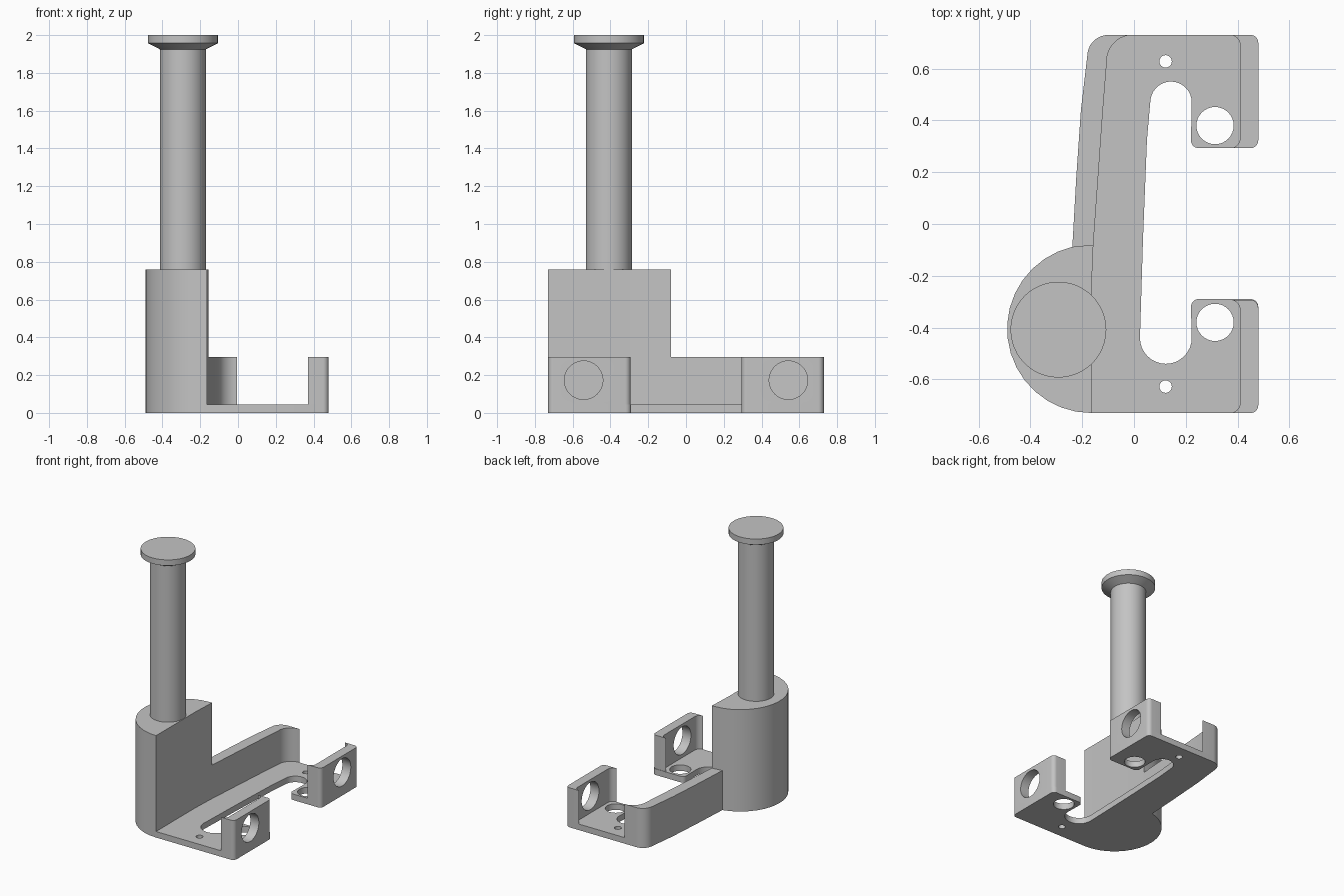
import bpy, bmesh
from math import sin, cos, radians, tau
from mathutils import Vector

cube = bpy.data.objects.get("Cube")
if cube:
    bpy.data.objects.remove(cube, do_unlink=True)

grey = bpy.data.materials.new("plain grey")
grey.use_nodes = True
colour = (0.55, 0.55, 0.55, 1)
grey.diffuse_color = colour
grey.node_tree.nodes["Principled BSDF"].inputs["Base Color"].default_value = colour

PLATE, WALL, BLOCK = 0.045, 0.295, 0.76   # top heights


def arc(cx, cy, r, a0, a1, n=8):
    angles = [radians(a0 + (a1 - a0) * i / n) for i in range(n + 1)]
    return [(cx + r * cos(a), cy + r * sin(a)) for a in angles]


def circle(cx, cy, r):
    return arc(cx, cy, r, 0, 360, 32)[:-1]


def add_mesh(name, mesh):
    obj = bpy.data.objects.new(name, mesh)
    bpy.context.collection.objects.link(obj)
    mesh.materials.clear()
    mesh.materials.append(grey)
    return obj


def smooth(obj):
    bpy.ops.object.select_all(action='DESELECT')
    obj.select_set(True)
    bpy.context.view_layer.objects.active = obj
    bpy.ops.object.shade_smooth_by_angle(angle=radians(30))


def tidy(bm, mesh):
    bmesh.ops.remove_doubles(bm, verts=bm.verts, dist=0.0002)
    bmesh.ops.recalc_face_normals(bm, faces=bm.faces)
    bm.to_mesh(mesh)
    bm.free()


def extrude(name, loops, z0, z1):
    """Filled outline, with any further loops as holes, raised from z0 to z1."""
    curve = bpy.data.curves.new(name, 'CURVE')
    curve.dimensions = '2D'
    curve.fill_mode = 'BOTH'
    curve.extrude = (z1 - z0) / 2
    for loop in loops:
        spline = curve.splines.new('POLY')
        spline.points.add(len(loop) - 1)
        for point, (x, y) in zip(spline.points, loop):
            point.co = (x, y, 0, 1)
        spline.use_cyclic_u = True
    temp = bpy.data.objects.new(name + " outline", curve)
    bpy.context.collection.objects.link(temp)
    bpy.context.view_layer.update()
    graph = bpy.context.evaluated_depsgraph_get()
    mesh = bpy.data.meshes.new_from_object(temp.evaluated_get(graph))
    bpy.data.objects.remove(temp, do_unlink=True)
    bm = bmesh.new()
    bm.from_mesh(mesh)
    bmesh.ops.translate(bm, verts=bm.verts, vec=(0, 0, (z0 + z1) / 2))
    tidy(bm, mesh)
    return add_mesh(name, mesh)


# Shared edges of the bracket
outer_bend = arc(-0.10, 0.65, 0.08, 90, 170) + [(-0.205, 0.44), (-0.223, 0.18)]
inner_bend = arc(-0.005, 0.63, 0.10, 170, 90)
round_side = arc(-0.165, -0.405, 0.325, 103, 270, 16)

# Base plate with the long open slot and four vertical holes
outline = (arc(0.45, -0.70, 0.03, -90, 0) + arc(0.45, -0.32, 0.03, 0, 90)
           + arc(0.25, -0.32, 0.03, 90, 180) + arc(0.123, -0.44, 0.10, 0, -180, 16)
           + [(0.035, -0.05), (0.05, 0.325)] + arc(0.143, 0.47, 0.08, 172, 0, 16)
           + arc(0.25, 0.323, 0.03, 180, 270) + arc(0.45, 0.323, 0.03, -90, 0)
           + arc(0.45, 0.70, 0.03, 0, 90) + outer_bend + round_side)
holes = []
for side in (-1, 1):
    holes += [circle(0.313, 0.38 * side, 0.072), circle(0.122, 0.628 * side, 0.024)]
smooth(extrude("base_plate", [outline] + holes, 0, PLATE))

# Long side wall with a rounded bend
wall = outer_bend + [round_side[0], (-0.157, -0.08), (-0.12, 0.44)] + inner_bend
smooth(extrude("side_wall", [wall], PLATE, WALL))

# Tall half-round block that carries the pin
block = round_side + [(-0.165, -0.27), (-0.157, -0.08)]
smooth(extrude("pin_block", [block], PLATE, BLOCK))

# Two end walls, each with a round cross hole
low, high = 0.293, 0.73
lug = (arc(0.45, high - 0.03, 0.03, 90, 0) + arc(0.45, low + 0.03, 0.03, 0, -90)
       + arc(0.37, low + 0.04, 0.04, -90, 0) + arc(0.37, high - 0.04, 0.04, 0, 90))
for side, name in ((-1, "front_lug"), (1, "back_lug")):
    obj = extrude(name, [[(x, y * side) for x, y in lug]], PLATE, WALL)
    bpy.ops.mesh.primitive_cylinder_add(vertices=40, radius=0.102, depth=0.4,
                                        location=(0.45, 0.542 * side, 0.173),
                                        rotation=(0, radians(90), 0))
    cutter = bpy.context.object
    cutter.hide_render = True
    cutter.data.materials.append(grey)
    cut = obj.modifiers.new("cross hole", 'BOOLEAN')
    cut.operation = 'DIFFERENCE'
    cut.solver = 'EXACT'
    cut.object = cutter
    bpy.context.view_layer.objects.active = obj
    bpy.ops.object.modifier_apply(modifier=cut.name)
    bpy.data.objects.remove(cutter, do_unlink=True)
    smooth(obj)

# Upright pin with a flared flat head
profile = [(0, BLOCK), (0.122, BLOCK), (0.122, 1.925), (0.185, 1.957), (0.185, 2.0), (0, 2.0)]
bm = bmesh.new()
verts = [bm.verts.new((r, 0, z)) for r, z in profile]
edges = [bm.edges.new(pair) for pair in zip(verts, verts[1:])]
bmesh.ops.spin(bm, geom=verts + edges, cent=(0, 0, 0), axis=(0, 0, 1),
               angle=tau, steps=48, use_merge=False)
bmesh.ops.translate(bm, verts=bm.verts, vec=Vector((-0.292, -0.408, 0)))
pin_mesh = bpy.data.meshes.new("pin")
tidy(bm, pin_mesh)
smooth(add_mesh("pin", pin_mesh))
